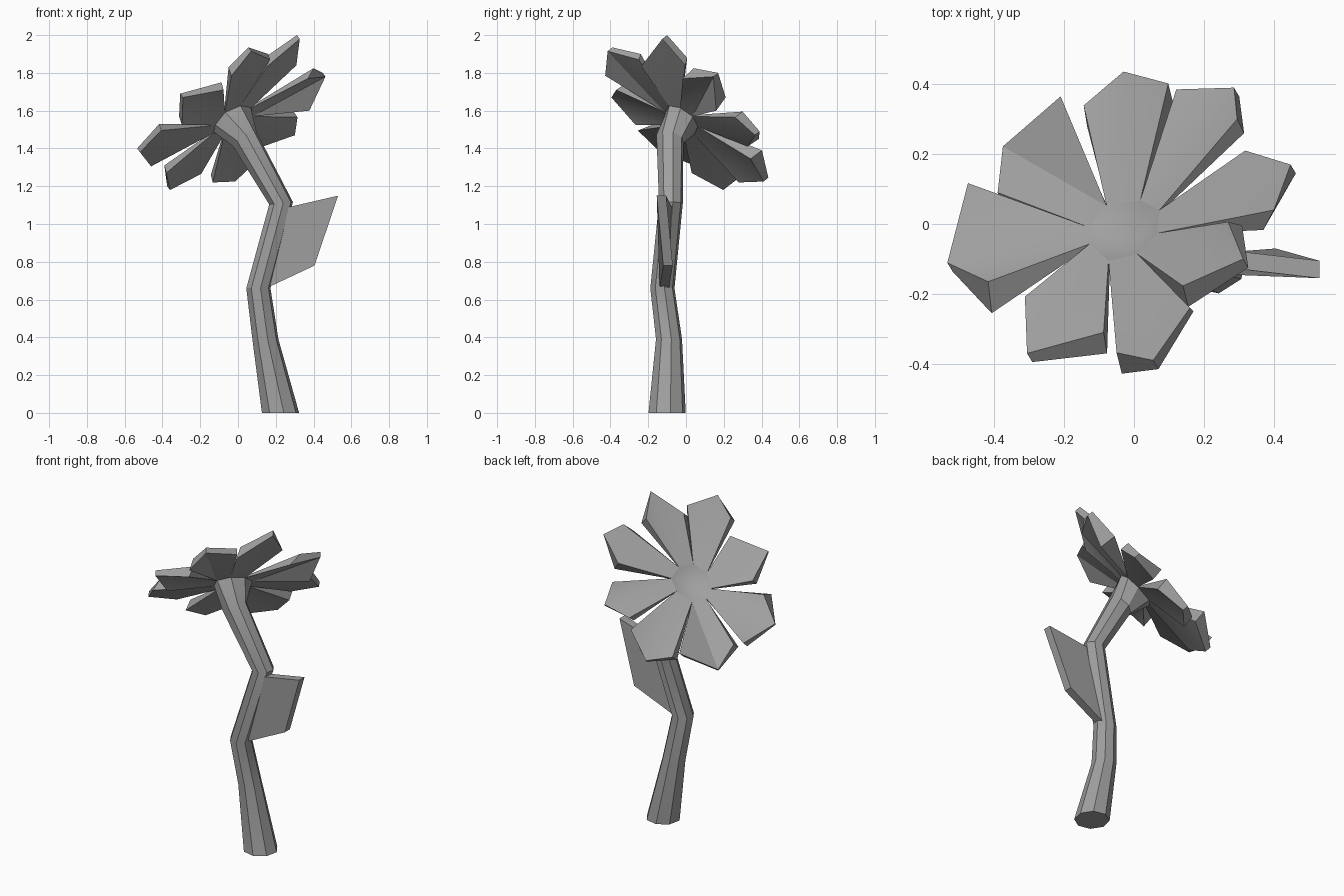
import bpy
import bmesh
from math import cos, sin, radians
from mathutils import Vector

if "Cube" in bpy.data.objects:
    bpy.data.objects.remove(bpy.data.objects["Cube"], do_unlink=True)

GREY = (0.35, 0.35, 0.35, 1)
grey = bpy.data.materials.new("plain grey")
grey.use_nodes = True
grey.diffuse_color = GREY
grey.node_tree.nodes["Principled BSDF"].inputs["Base Color"].default_value = GREY


def make_object(name, bm):
    """Turn a bmesh into a shaded object with the grey material."""
    bmesh.ops.recalc_face_normals(bm, faces=bm.faces)
    mesh = bpy.data.meshes.new(name)
    bm.to_mesh(mesh)
    bm.free()
    mesh.materials.append(grey)
    obj = bpy.data.objects.new(name, mesh)
    bpy.context.collection.objects.link(obj)
    bpy.ops.object.select_all(action="DESELECT")
    obj.select_set(True)
    bpy.context.view_layer.objects.active = obj
    bpy.ops.object.shade_smooth_by_angle(angle=radians(25))
    return obj


def slab(name, front, back, fan=False):
    """Solid between two matching outlines; fan splits a petal along its rib."""
    bm = bmesh.new()
    loops = [[bm.verts.new(p) for p in outline] for outline in (front, back)]
    for loop in loops:
        if fan:
            first, a, b, c, last = loop
            bm.faces.new((first, a, b))
            bm.faces.new((first, b, last))
            bm.faces.new((last, b, c))
        else:
            bm.faces.new(loop)
    count = len(front)
    for i in range(count):
        j = (i + 1) % count
        bm.faces.new((loops[0][i], loops[0][j], loops[1][j], loops[1][i]))
    return make_object(name, bm)


# Flower head: tilted rim, counter-clockwise from its -x side
head = Vector((-0.03, -0.02, 1.56))
rim_plan = [(-.102, .012), (-.097, -.037), (-.043, -.085), (.04, -.066),
            (.097, -.006), (.103, .06), (.048, .088), (-.048, .071)]
rim = [head + Vector((x, y, 0.6 * x - 0.75 * y)) for x, y in rim_plan]
facing = Vector((-0.43, 0.55, 0.72)).normalized()


def stem_ring(center, radius, axis):
    """Octagonal ring across the given axis."""
    turn = Vector((0, 0, 1)).rotation_difference(Vector(axis))
    ring = []
    for i in range(8):
        a = radians(190 + 45 * i)
        ring.append(Vector(center) + turn @ Vector((radius * cos(a), radius * sin(a), 0)))
    return ring


# Stem: bent tube flaring into the rim, closed by a shallow cup
up = (0, 0, 1)
rings = [
    stem_ring((.225, -.10, 0), .10, up),
    stem_ring((.145, -.09, .39), .07, up),
    stem_ring((.108, -.125, .66), .065, up),
    stem_ring((.228, -.08, 1.11), .064, (-.1, 0, 1)),
    stem_ring((.035, -.085, 1.45), .075, (-.5, .2, .8)),
    rim,
]
bm = bmesh.new()
tube = [[bm.verts.new(p) for p in ring] for ring in rings]
for low, high in zip(tube, tube[1:]):
    for i in range(8):
        j = (i + 1) % 8
        bm.faces.new((low[i], low[j], high[j], high[i]))
bm.faces.new(tube[0])
cup = bm.verts.new(head - facing * 0.05)
for i in range(8):
    bm.faces.new((tube[-1][i], tube[-1][(i + 1) % 8], cup))
make_object("stem", bm)

# Petals: three outer corners each, counter-clockwise to match the rim
corners = [
    ((-.475, .117, 1.35), (-.534, -.111, 1.40), (-.417, -.165, 1.53)),
    ((-.312, -.208, 1.57), (-.306, -.37, 1.69), (-.087, -.31, 1.75)),
    ((-.05, -.368, 1.83), (.055, -.39, 1.935), (.16, -.24, 1.90)),
    ((.14, -.177, 1.88), (.312, -.10, 2.0), (.269, .006, 1.88)),
    ((.40, .04, 1.825), (.448, .17, 1.80), (.318, .21, 1.67)),
    ((.295, .30, 1.595), (.286, .39, 1.49), (.121, .385, 1.45)),
    ((.098, .402, 1.39), (-.03, .436, 1.245), (-.144, .339, 1.26)),
    ((-.21, .365, 1.31), (-.375, .222, 1.20), (-.39, .09, 1.31)),
]
# Underside offsets: thin at the tip, thick at the sides, a few twisted corners
drops = [Vector((.015, -.06, -.045)), Vector((.015, -.025, -.02)), Vector((.01, -.06, -.04))]
twisted = {
    (0, 2): Vector((.01, -.09, -.035)),
    (2, 2): Vector((.01, -.01, -.03)),
    (3, 2): Vector((.04, -.01, -.04)),
    (4, 0): Vector((-.03, -.057, -.055)),
    (4, 2): Vector((.06, -.05, -.07)),
    (5, 0): Vector((.02, -.04, -.03)),
}
for i, outer in enumerate(corners):
    left, right = rim[i], rim[(i + 1) % 8]
    top = [left] + [Vector(p) for p in outer] + [right]
    inner = -facing * 0.01
    under = [p + twisted.get((i, k), drops[k]) for k, p in enumerate(top[1:4])]
    slab("petal_%d" % (i + 1), top, [left + inner] + under + [right + inner], fan=True)

# Leaf: slanted plate growing from the +x side of the stem
leaf = [(.15, -.14, .66), (.405, -.12, .78), (.53, -.155, 1.15), (.27, -.125, 1.09)]
slab("leaf", leaf, [(x, y + 0.05, z) for x, y, z in leaf])
